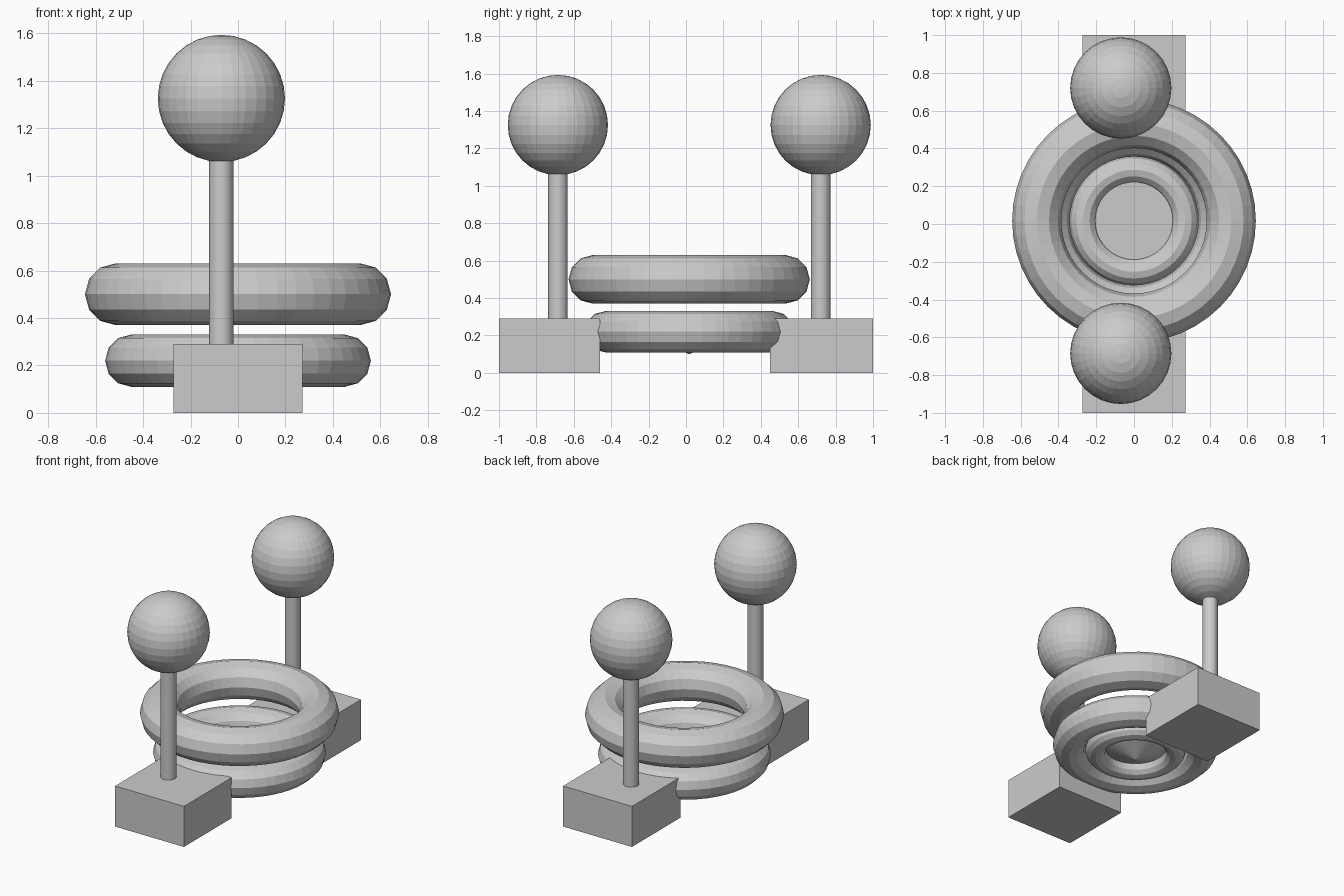
import bpy

if "Cube" in bpy.data.objects:
    bpy.data.objects.remove(bpy.data.objects["Cube"])

CY = 0.017  # centre of the ring stack


def named(name):
    bpy.context.object.name = name
    return bpy.context.object


def ring(name, z, major, minor):
    bpy.ops.mesh.primitive_torus_add(location=(0, CY, z), major_radius=major, minor_radius=minor,
                                     major_segments=48, minor_segments=12)
    return named(name)


# stacked rings
ring("upper_ring", 0.50, 0.515, 0.13)
ring("lower_ring", 0.22, 0.45, 0.11)
ring("inner_ring", 0.18, 0.27, 0.07)

# downward-pointing cone closing the inner ring
bpy.ops.mesh.primitive_cone_add(vertices=32, radius1=0, radius2=0.23, depth=0.10, location=(0, CY, 0.15))
named("centre_cone")

# two end posts: base block, rod and ball
for side, base_y, post_y in (("front", -0.73, -0.685), ("back", 0.725, 0.72)):
    bpy.ops.mesh.primitive_cube_add(size=1, location=(0, base_y, 0.145))
    named(side + "_base").scale = (0.545, 0.54 if side == "front" else 0.55, 0.29)
    bpy.ops.mesh.primitive_cylinder_add(vertices=32, radius=0.052, depth=0.90, location=(-0.07, post_y, 0.70))
    named(side + "_rod")
    bpy.ops.mesh.primitive_uv_sphere_add(segments=32, ring_count=16, radius=0.268, location=(-0.07, post_y, 1.325))
    named(side + "_ball")
